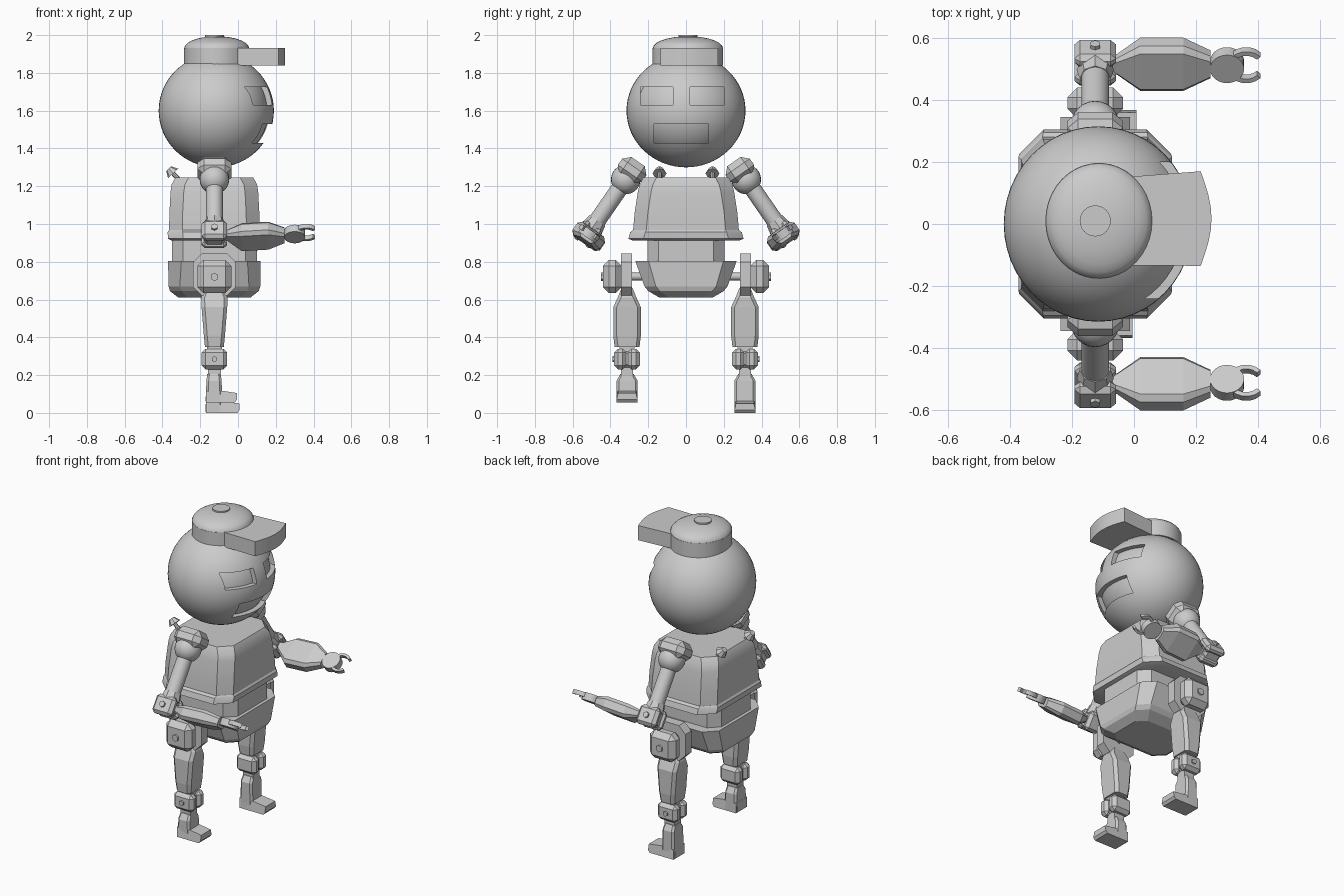
import bpy, bmesh, math
from mathutils import Matrix, Vector

cube = bpy.data.objects.get("Cube")
if cube:
    bpy.data.objects.remove(cube)

grey = bpy.data.materials.new("plain_grey")
grey.use_nodes = True
grey.diffuse_color = (0.6, 0.6, 0.6, 1)
grey.node_tree.nodes["Principled BSDF"].inputs["Base Color"].default_value = (0.6, 0.6, 0.6, 1)

CX = -0.125  # body axis


def finish(name, bm, smooth=False):
    bmesh.ops.recalc_face_normals(bm, faces=bm.faces)
    mesh = bpy.data.meshes.new(name)
    bm.to_mesh(mesh)
    bm.free()
    mesh.materials.append(grey)
    ob = bpy.data.objects.new(name, mesh)
    bpy.context.collection.objects.link(ob)
    if smooth:
        bpy.ops.object.select_all(action='DESELECT')
        ob.select_set(True)
        bpy.context.view_layer.objects.active = ob
        bpy.ops.object.shade_smooth_by_angle(angle=math.radians(32))
    return ob


def pair(name, bm, smooth=False):
    """Make the left part (+y) and its mirrored right twin."""
    twin = bm.copy()
    bmesh.ops.scale(twin, vec=(1, -1, 1), verts=twin.verts)
    finish("left_" + name, bm, smooth)
    finish("right_" + name, twin, smooth)


def loft(rings):
    bm = bmesh.new()
    loops = [[bm.verts.new(p) for p in r] for r in rings]
    n = len(loops[0])
    for a, b in zip(loops, loops[1:]):
        for i in range(n):
            j = (i + 1) % n
            bm.faces.new((a[i], a[j], b[j], b[i]))
    bm.faces.new(loops[0])
    bm.faces.new(loops[-1])
    return bm


def octagon(hx, hy, cut, z, cx=0, cy=0):
    """Rectangle with cut corners at height z."""
    pts = [(hx, hy - cut), (hx - cut, hy), (cut - hx, hy), (-hx, hy - cut),
           (-hx, cut - hy), (cut - hx, -hy), (hx - cut, -hy), (hx, cut - hy)]
    return [Vector((x + cx, y + cy, z)) for x, y in pts]


def block(size, cut, mat):
    bm = bmesh.new()
    bmesh.ops.create_cube(bm, size=2, matrix=Matrix.Diagonal((*size, 1)))
    if cut:
        bmesh.ops.bevel(bm, geom=bm.edges[:], offset=cut, segments=1, affect='EDGES')
    bm.transform(mat)
    return bm


def rod(a, b, r1, r2=None, sides=24):
    a, b = Vector(a), Vector(b)
    bm = bmesh.new()
    bmesh.ops.create_cone(bm, cap_ends=True, segments=sides, radius1=r1,
                          radius2=r1 if r2 is None else r2, depth=(b - a).length)
    turn = (b - a).to_track_quat('Z', 'Y').to_matrix().to_4x4()
    bm.transform(Matrix.Translation((a + b) / 2) @ turn)
    return bm


def ball(center, radii, seg=48, rings=32):
    bm = bmesh.new()
    bmesh.ops.create_uvsphere(bm, u_segments=seg, v_segments=rings, radius=1)
    bm.transform(Matrix.Translation(center) @ Matrix.Diagonal((*radii, 1)))
    return bm


T = Matrix.Translation

# Head with recessed eyes and mouth
HEAD, SIZE = Vector((-0.115, 0, 1.6)), Vector((0.305, 0.315, 0.3))
head = finish("head", ball(HEAD, SIZE))
cutters = []
for y0, y1, z0, z1 in ((-0.24, -0.07, 1.63, 1.725), (0.02, 0.2, 1.63, 1.725),
                       (-0.17, 0.12, 1.43, 1.53)):
    bm = block((0.2, (y1 - y0) / 2, (z1 - z0) / 2), 0, T((0.2, (y0 + y1) / 2, (z0 + z1) / 2)))
    cutter = finish("face_cutter", bm)
    cutter.hide_render = True
    cutters.append(cutter)
    mod = head.modifiers.new("recess", 'BOOLEAN')
    mod.operation, mod.object = 'DIFFERENCE', cutter
deps = bpy.context.evaluated_depsgraph_get()
carved = bpy.data.meshes.new_from_object(head.evaluated_get(deps))
head.modifiers.clear()
head.data = carved
for cutter in cutters:
    bpy.data.objects.remove(cutter)
bm = bmesh.new()
bm.from_mesh(carved)
bpy.data.objects.remove(head)
finish("head", bm, True)
finish("face_recess_floor", ball(HEAD, SIZE * 0.91), True)

# Cap: band with brim, dome, button
CAP = Vector((-0.113, 0.01, 0))
outline = []
for i in range(29):
    a = math.radians(50 + 260 * i / 28)
    outline.append((CAP.x + 0.173 * math.cos(a), CAP.y + 0.187 * math.sin(a)))
for i in range(9):
    t = i / 8
    outline.append((0.215 + 0.035 * math.sin(math.pi * t), -0.135 + 0.305 * t))
finish("cap_band_and_brim", loft([[Vector((x, y, z)) for x, y in outline] for z in (1.84, 1.932)]), True)
dome = []
for k in range(7):
    a = math.radians(82 * k / 6)
    dome.append([Vector((CAP.x + 0.172 * math.cos(a) * math.cos(t), CAP.y + 0.186 * math.cos(a) * math.sin(t),
                         1.93 + 0.064 * math.sin(a))) for t in (math.tau * i / 40 for i in range(40))])
finish("cap_dome", loft(dome), True)
finish("cap_button", rod((CX, 0.01, 1.98), (CX, 0.01, 2.0), 0.05), True)

# Torso, waist, pelvis
finish("torso", loft([octagon(hx, hy, c, z, CX) for hx, hy, c, z in (
    (0.225, 0.28, 0.08, 0.912), (0.245, 0.305, 0.08, 0.922), (0.248, 0.295, 0.08, 0.957),
    (0.24, 0.28, 0.07, 0.968), (0.238, 0.272, 0.07, 1.06), (0.232, 0.255, 0.07, 1.17),
    (0.226, 0.245, 0.07, 1.21), (0.205, 0.225, 0.07, 1.247))]), True)
finish("waist", loft([octagon(0.225, 0.205, 0.06, z, CX) for z in (0.78, 0.93)]))
finish("pelvis", loft([octagon(hx, hy, c, z, CX) for hx, hy, c, z in (
    (0.19, 0.14, 0.05, 0.61), (0.235, 0.2, 0.06, 0.645), (0.243, 0.22, 0.06, 0.67),
    (0.245, 0.268, 0.07, 0.803))]))

# Bolts on the rear shoulders
base, tip = Vector((-0.29, 0.14, 1.21)), Vector((-0.35, 0.14, 1.275))
along = (tip - base).normalized()
pair("shoulder_bolt_stem", rod(base, tip, 0.012, sides=8))
pair("shoulder_bolt_head", rod(tip - along * 0.01, tip + along * 0.025, 0.037, 0.018, sides=8))

# Arms: local frame follows the slanted upper arm
top, elbow = Vector((CX, 0.285, 1.285)), Vector((CX, 0.52, 0.945))
up = (top - elbow).normalized()
side = up.cross(Vector((1, 0, 0)))
frame = Matrix((Vector((1, 0, 0)), side, up)).transposed().to_4x4()
pair("shoulder_cap", block((0.09, 0.078, 0.055), 0.035, T(top) @ frame))
pair("shoulder_ball", ball(top - up * 0.06, (0.078,) * 3, 24, 16), True)
pair("upper_arm", rod(top, elbow, 0.045), True)
pair("elbow_collar", rod(elbow + up * 0.04, elbow + up * 0.09, 0.06, 0.05, 8))
for sgn, part in ((-1, "inner"), (1, "outer")):
    pair("elbow_" + part + "_half", block((0.067, 0.026, 0.058), 0.018,
                                          T(elbow + side * sgn * 0.036) @ frame))
pair("elbow_core", block((0.055, 0.05, 0.05), 0.015, T(elbow) @ frame))
pair("elbow_bolt", rod(elbow, elbow + side * 0.075, 0.018, sides=6))

# Forearm: cut-corner sections along x
sections = []
for x, w, t, drop in ((-0.09, 0.03, 0.022, 0), (-0.055, 0.032, 0.022, 0), (0.02, 0.088, 0.042, 0.01),
                      (0.16, 0.088, 0.042, 0.002), (0.247, 0.043, 0.03, 0)):
    mid = Vector((x, 0.515, 0.94 - drop))
    sections.append([mid + side * (p.x) + up * (p.y) for p in octagon(w, t, t * 0.45, 0)])
pair("forearm", loft(sections))

# Wrist disc and open claw
wrist = Vector((0.3, 0.512, 0.947))
pair("wrist_disc", rod(wrist - up * 0.022, wrist + up * 0.022, 0.055), True)
claw = []
hub = Vector((0.362, 0.512, 0.955))
for i in range(15):
    a = math.radians(42 + 276 * i / 14)
    out = Vector((1, 0, 0)) * math.cos(a) + side * math.sin(a)
    claw.append([hub + out * r + up * h for r, h in ((0.062, -0.013), (0.062, 0.013),
                                                     (0.046, 0.013), (0.046, -0.013))])
pair("claw", loft(claw), True)

# Hips
Y = 0.312  # leg axis
plate = loft([octagon(0.112, 0.112, 0.045, z) for z in (-0.03, 0.03)])
plate.transform(T((CX, 0.315, 0.733)) @ Matrix.Rotation(math.pi / 2, 4, 'X'))
pair("hip_plate", plate)
pair("hip_joint", block((0.09, 0.05, 0.088), 0.032, T((CX, 0.39, 0.722))))
pair("hip_axle", rod((CX, 0.15, 0.722), (CX, 0.32, 0.722), 0.02, sides=12), True)
pair("hip_bolt", rod((CX, 0.43, 0.72), (CX, 0.45, 0.72), 0.022, sides=6))

# Thighs and knees
pair("thigh", loft([octagon(hx, hy, 0.018, z, CX, Y) for hx, hy, z in (
    (0.05, 0.066, 0.35), (0.056, 0.073, 0.41), (0.068, 0.073, 0.56), (0.07, 0.05, 0.61), (0.05, 0.03, 0.66))]))
for sgn, part in ((-1, "inner"), (1, "outer")):
    pair("knee_" + part + "_half", block((0.068, 0.032, 0.054), 0.02, T((CX, Y + sgn * 0.036, 0.285))))
pair("knee_core", block((0.05, 0.045, 0.045), 0.015, T((CX, Y, 0.285))))
pair("knee_neck", block((0.04, 0.04, 0.02), 0, T((CX, Y, 0.335))))
pair("knee_bolt", rod((CX, Y, 0.285), (CX, Y + 0.078, 0.285), 0.016, sides=6))

# Shins and boots; the left boot hangs lower
for name, s, floor, toe in (("left", 1, 0.0, 0.008), ("right", -1, 0.055, -0.005)):
    y = s * Y
    finish(name + "_ankle_neck", block((0.035, 0.032, 0.04), 0, T((CX, y, 0.22))))
    finish(name + "_shin", loft([octagon(hx, hy, 0.012, z, CX - 0.002, y) for hx, hy, z in (
        (0.045, 0.056, floor + 0.004), (0.04, 0.056, 0.17), (0.036, 0.036, 0.205))]))
    profile = ((-0.17, 0), (toe - 0.012, 0), (toe, 0.015), (toe, 0.05), (-0.085, 0.062), (-0.17, 0.062))
    finish(name + "_boot", loft([[Vector((x, y + w * (0.85 if x > -0.1 and z > 0.03 else 1), floor + z))
                                  for x, z in profile] for w in (-0.056, 0.056)]))
